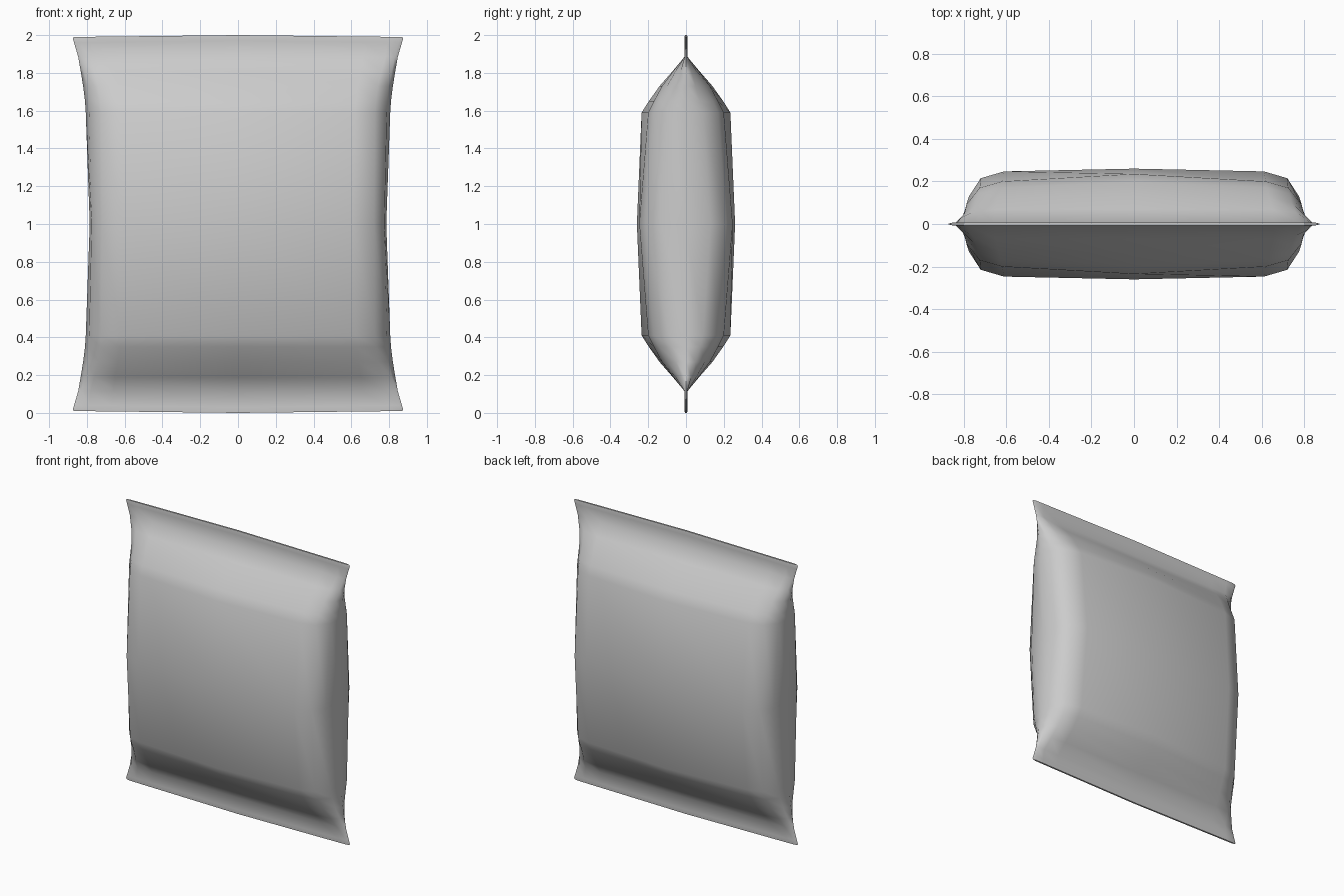
import bpy, bmesh

if "Cube" in bpy.data.objects:
    bpy.data.objects.remove(bpy.data.objects["Cube"])

# Upper-half rings: height, then five (x, y) points of a quarter cross-section
# running from the middle of the face to the middle of the side.
RINGS = [
    (1.00, [(0, .26), (.61, .247), (.72, .215), (.775, .13), (.785, 0)]),
    (1.59, [(0, .235), (.62, .2), (.725, .17), (.788, .09), (.806, 0)]),
    (1.65, [(0, .197), (.625, .17), (.73, .143), (.79, .075), (.81, 0)]),
    (1.73, [(0, .14), (.635, .127), (.74, .1), (.797, .05), (.82, 0)]),
    (1.81, [(0, .07), (.65, .067), (.76, .055), (.815, .028), (.833, 0)]),
    (1.885, [(0, .008), (.66, .008), (.78, .008), (.83, .007), (.846, 0)]),
    (1.96, [(0, .007), (.67, .007), (.79, .007), (.85, .006), (.868, 0)]),
    (1.982, [(0, .007), (.67, .007), (.79, .007), (.855, .006), (.875, 0)]),
    (1.99, [(0, .006), (.67, .006), (.79, .006), (.852, .005), (.869, 0)]),
]


def full_ring(q):
    """Mirror a quarter section into a closed loop."""
    half = q + [(x, -y) for x, y in reversed(q[:-1])]
    return half + [(-x, y) for x, y in reversed(half[1:-1])]


bm = bmesh.new()
# Mirror the upper rings about mid height for the lower half
levels = [(2 - z, q, -1) for z, q in reversed(RINGS[1:])]
levels += [(z, q, 1) for z, q in RINGS]
loops = []
for z, q, s in levels:
    bow = .01 if abs(z - 1) > .95 else 0      # seam edges bow slightly outward
    loops.append([bm.verts.new((x, y, z + s * bow * (1 - abs(x) / .87)))
                  for x, y in full_ring(q)])
for a, b in zip(loops, loops[1:]):
    n = len(a)
    for i in range(n):
        j = (i + 1) % n
        bm.faces.new((a[i], a[j], b[j], b[i]))
# Thin end caps of the crimped seams, closed with strips between front and back
for loop in (loops[0], loops[-1]):
    n = len(loop)
    # order: front-middle .. right .. back-middle .. left
    rot = loop[4:] + loop[:4]                 # start at the right tip
    for i in range(n // 2):
        quad = [rot[i], rot[i + 1], rot[-i - 1], rot[-i % n]]
        unique = list(dict.fromkeys(quad))
        if len(unique) > 2:
            bm.faces.new(unique)
bmesh.ops.recalc_face_normals(bm, faces=bm.faces)

mesh = bpy.data.meshes.new("pillow_packet")
bm.to_mesh(mesh)
bm.free()
packet = bpy.data.objects.new("pillow_packet", mesh)
bpy.context.collection.objects.link(packet)
bpy.context.view_layer.objects.active = packet
packet.select_set(True)
bpy.ops.object.shade_smooth_by_angle(angle=1.05)
